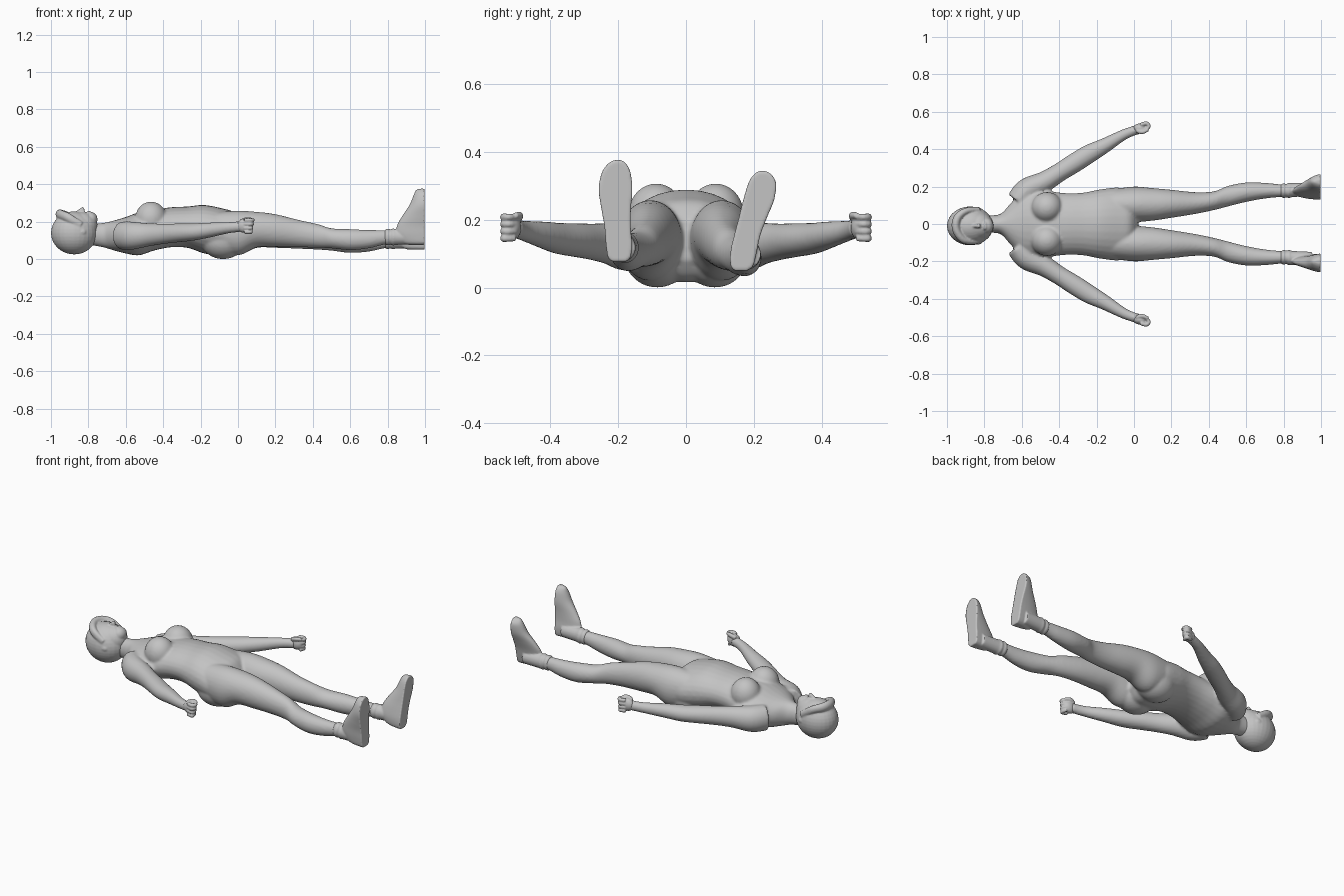
import bpy, bmesh, math
from mathutils import Vector, Matrix

grey = bpy.data.materials.new("plain_grey")
grey.diffuse_color = (0.55, 0.55, 0.55, 1)
X, Y, Z = Vector((1, 0, 0)), Vector((0, 1, 0)), Vector((0, 0, 1))


def spline(rows, steps=5):
    """Smooth curve of rows through the given rows."""
    rows = [tuple(r) for r in rows]
    p = [rows[0]] + rows + [rows[-1]]
    out = []
    for i in range(1, len(p) - 2):
        for s in range(steps):
            t = s / steps
            out.append([0.5 * (2 * b + (c - a) * t + (2 * a - 5 * b + 4 * c - d) * t * t
                               + (3 * b - a - 3 * c + d) * t ** 3)
                        for a, b, c, d in zip(p[i - 1], p[i], p[i + 1], p[i + 2])])
    return out + [rows[-1]]


def loft(bm, rows, axis=None, ref=Z, n=28, max_x=9, steps=5):
    """Skin ellipses (x, y, z, side radius, up radius) along a path."""
    rows = spline(rows, steps)
    rings = []
    for i, r in enumerate(rows):
        a, b = rows[max(i - 1, 0)], rows[min(i + 1, len(rows) - 1)]
        t = axis or (Vector(b[:3]) - Vector(a[:3])).normalized()
        side = ref.cross(t).normalized()
        up = t.cross(side)
        ring = []
        for k in range(n):
            w = 2 * math.pi * k / n
            v = Vector(r[:3]) + side * (r[3] * math.cos(w)) + up * (r[4] * math.sin(w))
            v.x = min(v.x, max_x)
            ring.append(bm.verts.new(v))
        rings.append(ring)
    for p, q in zip(rings, rings[1:]):
        for k in range(n):
            bm.faces.new((p[k], p[(k + 1) % n], q[(k + 1) % n], q[k]))
    bm.faces.new(rings[0][::-1])
    bm.faces.new(rings[-1])


def ball(bm, c, r):
    bmesh.ops.create_uvsphere(bm, u_segments=28, v_segments=18, radius=1,
                              matrix=Matrix.Translation(c) @ Matrix.Diagonal((*r, 1)))


def finish(name, bm, voxel, smooth):
    """Fuse the overlapping volumes into one soft skin."""
    bmesh.ops.recalc_face_normals(bm, faces=bm.faces)
    me = bpy.data.meshes.new(name)
    bm.to_mesh(me)
    bm.free()
    me.materials.append(grey)
    ob = bpy.data.objects.new(name, me)
    bpy.context.collection.objects.link(ob)
    m = ob.modifiers.new("fuse", 'REMESH')
    m.mode, m.voxel_size, m.use_smooth_shade = 'VOXEL', voxel, True
    if smooth:
        s = ob.modifiers.new("soften", 'SMOOTH')
        s.factor, s.iterations = 0.5, smooth
    return ob


# torso and neck: x, half width, bottom, top
body = bmesh.new()
torso = [(-.82, .05, .08, .19), (-.76, .047, .07, .19), (-.71, .056, .06, .195),
         (-.66, .11, .045, .207), (-.6, .17, .03, .225), (-.53, .185, .02, .25),
         (-.45, .175, .045, .262), (-.36, .165, .063, .277), (-.27, .168, .06, .281),
         (-.18, .185, .03, .289), (-.08, .195, .015, .27), (-.02, .17, .03, .25),
         (.02, .08, .08, .2)]
loft(body, [(x, 0, (a + b) / 2, h, (b - a) / 2) for x, h, a, b in torso], X)

# legs: x, y, bottom, top, half width
leg = [(-.12, .1, .05, .25, .085), (0, .105, .02, .258, .095), (.1, .105, .06, .25, .087),
       (.2, .108, .06, .235, .075), (.33, .112, .055, .2, .058), (.43, .125, .05, .175, .05),
       (.5, .148, .045, .152, .055), (.6, .17, .033, .145, .052), (.7, .178, .04, .138, .042),
       (.8, .178, .06, .135, .033), (.9, .178, .06, .132, .033)]
# arms: x, y, z, side radius, up radius
arm = [(-.62, .12, .125, .065, .075), (-.57, .18, .125, .066, .075),
       (-.48, .225, .13, .056, .062), (-.4, .275, .135, .05, .054),
       (-.32, .325, .14, .052, .05), (-.24, .375, .145, .05, .046),
       (-.155, .42, .155, .04, .04), (-.05, .48, .168, .028, .03),
       (.03, .508, .175, .025, .028)]
for s in (1, -1):
    lift = .02 if s < 0 else 0
    loft(body, [(x, s * y, (a + b) / 2 + lift * max(0, x) / .8, h, (b - a) / 2)
                for x, y, a, b, h in leg], X)
    loft(body, [(x, s * y, z, a, b) for x, y, z, a, b in arm])
    ball(body, (-.465, s * .088, .215), (.085, .083, .092))   # chest
    ball(body, (-.08, s * .085, .1), (.12, .1, .1))           # seat
finish("body", body, .008, 4)

# head with face, chin, nose, brow and swept hair
head = bmesh.new()
ball(head, (-.876, -.01, .14), (.124, .104, .115))
ball(head, (-.835, -.01, .175), (.085, .075, .078))
ball(head, (-.787, -.01, .212), (.036, .042, .04))
loft(head, [(-.87, -.01, .245, .008, .008), (-.845, -.01, .258, .01, .012),
            (-.828, -.01, .266, .013, .014), (-.82, -.01, .252, .01, .01)], X)
ball(head, (-.797, -.01, .25), (.01, .022, .008))
loft(head, [(-.83, .075, .18, .016, .02), (-.9, .068, .225, .018, .022),
            (-.945, .03, .238, .022, .026), (-.95, -.03, .238, .022, .026),
            (-.91, -.085, .222, .02, .024), (-.84, -.095, .18, .014, .02)], n=16)
for s in (1, -1):
    ball(head, (-.835, -.01 + s * .086, .145), (.024, .014, .018))  # ears
finish("head", head, .005, 3)

# hands: palm, curled fingers and thumb
for s, name in ((1, "left_hand"), (-1, "right_hand")):
    hand = bmesh.new()
    ball(hand, (.035, s * .512, .178), (.04, .026, .038))
    for k in range(4):
        z = .208 - .021 * k
        loft(hand, [(.035, s * .53, z, .011, .011), (.066, s * .538, z, .011, .011),
                    (.08 - .004 * k, s * .522, z, .01, .01), (.062, s * .503, z, .008, .009)], n=10)
    loft(hand, [(.015, s * .5, .2, .013, .013), (.045, s * .492, .212, .012, .012),
                (.075, s * .505, .212, .009, .009)], n=10)
    finish(name, hand, .004, 2)

# shoes: flat sole on the far end, toes up; z, y centre, half width, instep x
shoes = {"right_shoe": [(.076, -.197, .02, .91), (.09, -.197, .034, .875), (.13, -.198, .039, .845),
                        (.18, -.202, .039, .85), (.23, -.206, .044, .878), (.29, -.208, .051, .917),
                        (.34, -.206, .044, .938), (.366, -.203, .028, .95), (.376, -.202, .012, .965)],
         "left_shoe": [(.05, .163, .02, .91), (.065, .165, .034, .875), (.105, .17, .039, .845),
                       (.155, .181, .039, .85), (.205, .197, .042, .878), (.26, .215, .047, .917),
                       (.31, .225, .042, .938), (.333, .226, .028, .95), (.344, .226, .012, .965)]}
for name, rows in shoes.items():
    bm = bmesh.new()
    loft(bm, [(1.015, y, z, h, 1.015 - x) for z, y, h, x in rows], Z, X, 40, .998)
    s, z = (1, .098) if name == "left_shoe" else (-1, .118)
    # ankle shaft with two soft folds
    loft(bm, [(.785, s * .178, z, .033, .038), (.8, s * .178, z, .039, .045),
              (.815, s * .178, z, .036, .041), (.83, s * .18, z, .041, .046),
              (.85, s * .182, z, .038, .042), (.95, s * .185, z, .036, .04)], X)
    finish(name, bm, .005, 2)
